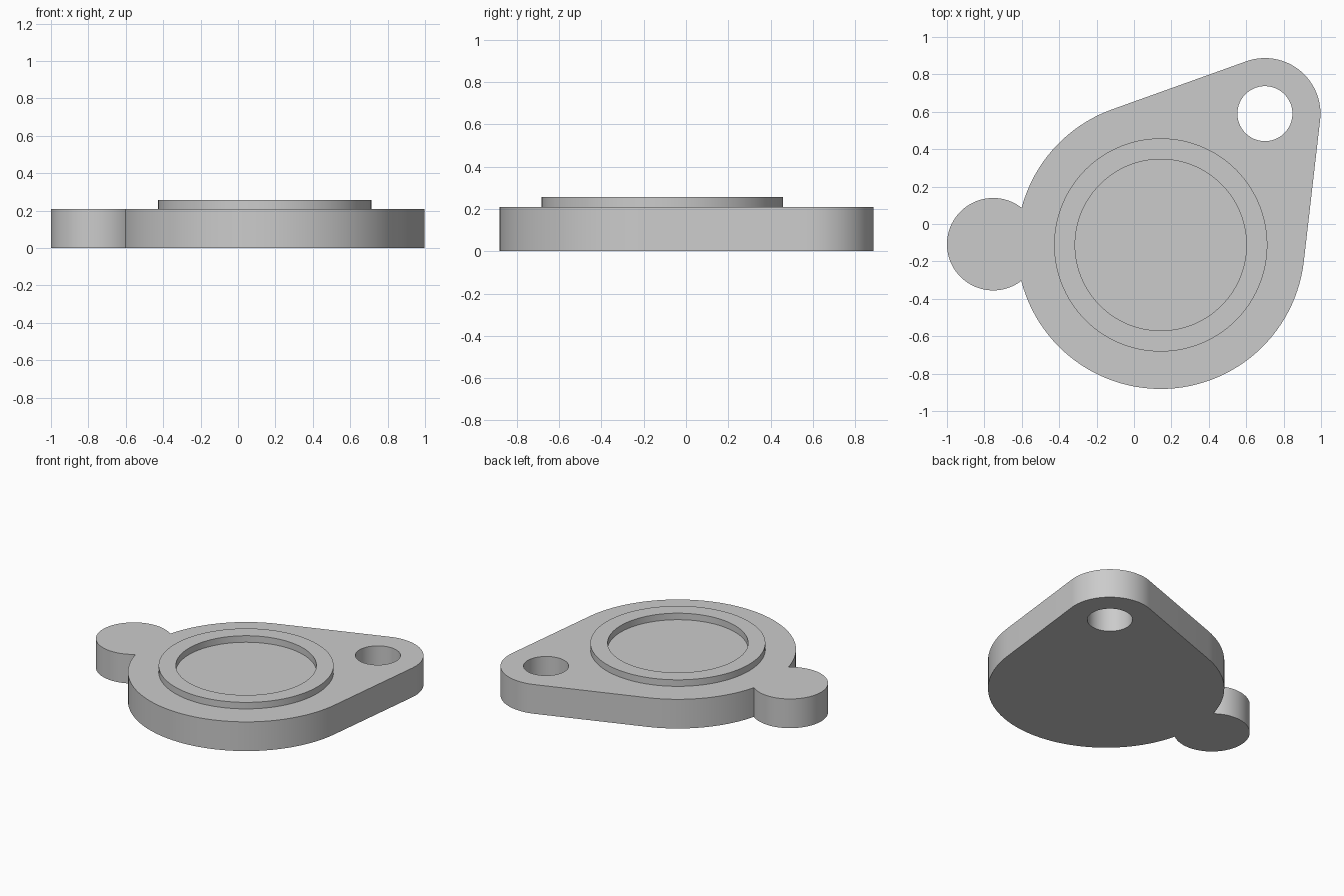
import bpy, bmesh
from math import atan2, acos, cos, sin, pi, hypot, radians, ceil

cube = bpy.data.objects.get("Cube")
if cube:
    bpy.data.objects.remove(cube, do_unlink=True)

# Main dimensions: (x, y, radius)
BODY = (0.143, -0.112, 0.77)
LUG = (0.7, 0.59, 0.297)
TAB = (-0.753, -0.108, 0.247)
HOLE_RADIUS = 0.147
RING_OUTER, RING_INNER = 0.57, 0.458
PLATE_TOP, RING_TOP = 0.21, 0.257

# Material
grey = bpy.data.materials.new("light grey")
grey.use_nodes = True
colour = (0.6, 0.6, 0.6, 1)
grey.diffuse_color = colour
grey.node_tree.nodes["Principled BSDF"].inputs["Base Color"].default_value = colour


def arc(circle, start, end):
    """Points along a counter-clockwise arc, ends included."""
    x, y, r = circle
    while end <= start:
        end += 2 * pi
    n = max(2, ceil((end - start) / radians(3)))
    angles = [start + (end - start) * i / n for i in range(n + 1)]
    return [(x + r * cos(a), y + r * sin(a)) for a in angles]


def full_circle(x, y, r):
    return arc((x, y, r), 0, 2 * pi)[:-1]


def spread(a, b):
    """Direction from circle a to b, and their distance."""
    dx, dy = b[0] - a[0], b[1] - a[1]
    return atan2(dy, dx), hypot(dx, dy)


def solid(name, loops, z0, z1):
    """Extrude an outline, with any holes, from z0 to z1."""
    bm = bmesh.new()
    edges = []
    for loop in loops:
        verts = [bm.verts.new((x, y, z0)) for x, y in loop]
        edges += [bm.edges.new((v, verts[i - 1])) for i, v in enumerate(verts)]
    bmesh.ops.triangle_fill(bm, edges=edges, use_beauty=True, normal=(0, 0, 1))
    result = bmesh.ops.extrude_face_region(bm, geom=bm.faces[:], use_keep_orig=True)
    for v in result["geom"]:
        if isinstance(v, bmesh.types.BMVert):
            v.co.z = z1
    bmesh.ops.recalc_face_normals(bm, faces=bm.faces[:])
    mesh = bpy.data.meshes.new(name)
    bm.to_mesh(mesh)
    bm.free()
    mesh.materials.append(grey)
    obj = bpy.data.objects.new(name, mesh)
    bpy.context.collection.objects.link(obj)
    bpy.ops.object.select_all(action="DESELECT")
    obj.select_set(True)
    bpy.context.view_layer.objects.active = obj
    bpy.ops.object.shade_smooth_by_angle(angle=radians(30))
    return obj


# Tangent lines joining the round body and the lug
lug_dir, lug_dist = spread(BODY, LUG)
tangent = acos((BODY[2] - LUG[2]) / lug_dist)

# Where the tab circle meets the body circle
tab_dir, d = spread(BODY, TAB)
R, r = BODY[2], TAB[2]
body_half = acos((d * d + R * R - r * r) / (2 * d * R))
tab_half = acos((d * d + r * r - R * R) / (2 * d * r))
back_dir = tab_dir + pi

# Plate outline, counter-clockwise
outline = arc(LUG, lug_dir - tangent, lug_dir + tangent)
outline += arc(BODY, lug_dir + tangent, tab_dir - body_half)
outline += arc(TAB, back_dir + tab_half, back_dir - tab_half)[1:-1]
outline += arc(BODY, tab_dir + body_half, lug_dir - tangent)

solid("base_plate", [outline, full_circle(LUG[0], LUG[1], HOLE_RADIUS)], 0, PLATE_TOP)

# Raised ring, set slightly into the plate
solid("raised_ring", [full_circle(BODY[0], BODY[1], RING_OUTER),
                      full_circle(BODY[0], BODY[1], RING_INNER)],
      PLATE_TOP - 0.01, RING_TOP)
